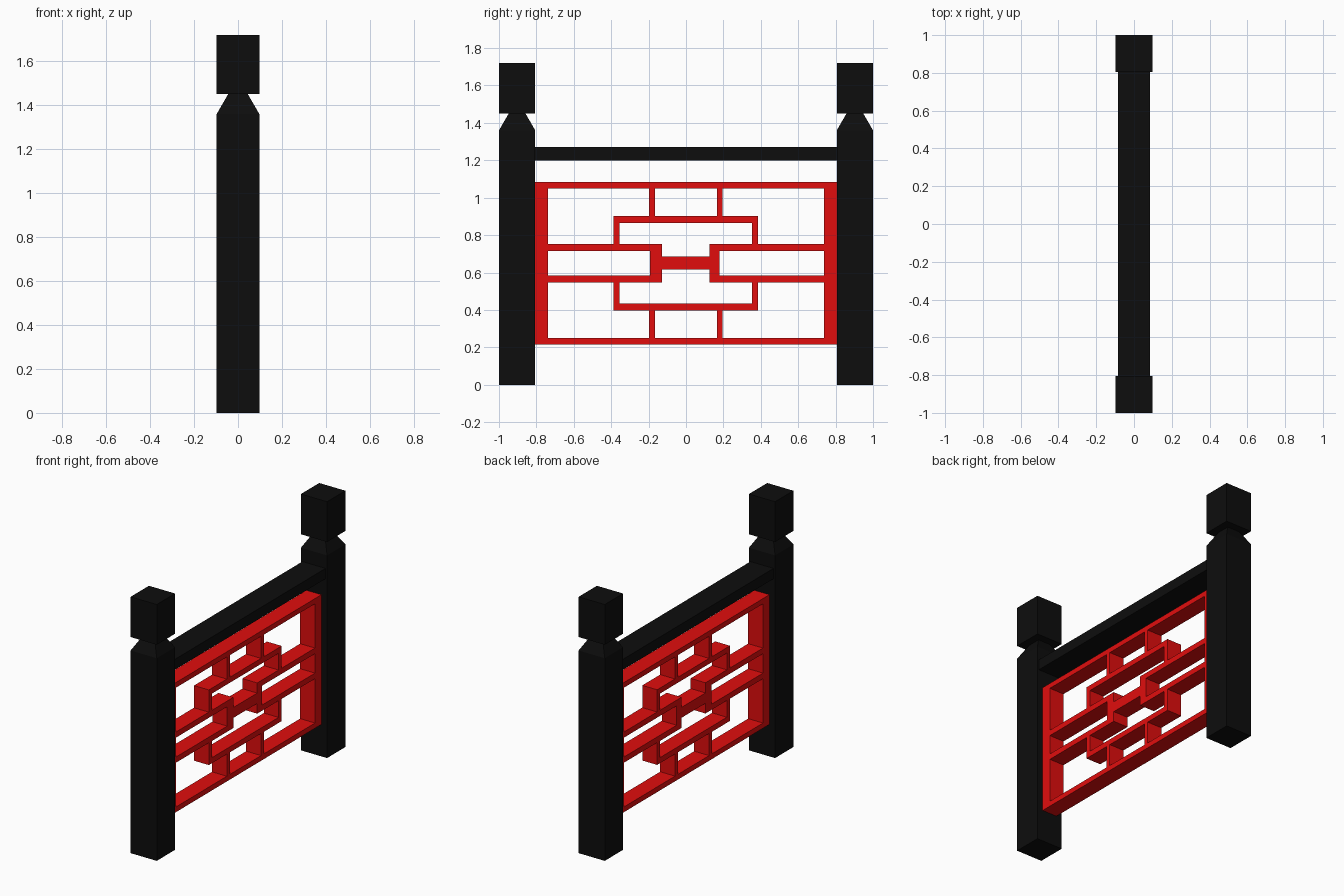
import bpy, bmesh

if "Cube" in bpy.data.objects:
    bpy.data.objects.remove(bpy.data.objects["Cube"])


def material(name, rgb):
    m = bpy.data.materials.new(name)
    m.diffuse_color = (*rgb, 1)
    m.use_nodes = True
    m.node_tree.nodes["Principled BSDF"].inputs["Base Color"].default_value = m.diffuse_color
    return m


BLACK = material("black_paint", (0.004, 0.004, 0.004))
RED = material("red_paint", (0.75, 0.004, 0.004))


def finish(name, bm, mat):
    bmesh.ops.recalc_face_normals(bm, faces=bm.faces)
    me = bpy.data.meshes.new(name)
    bm.to_mesh(me)
    bm.free()
    me.materials.append(mat)
    ob = bpy.data.objects.new(name, me)
    bpy.context.collection.objects.link(ob)
    return ob


def bar(name, y0, y1, z0, z1, half_depth=0.055, mat=RED):
    bm = bmesh.new()
    bmesh.ops.create_cube(bm, size=1)
    for v in bm.verts:
        v.co = (v.co.x * 2 * half_depth,
                y1 if v.co.y > 0 else y0,
                z1 if v.co.z > 0 else z0)
    return finish(name, bm, mat)


def square_post(name, y, profile):
    # stack of square rings: (half width, height)
    bm = bmesh.new()
    rings = [[bm.verts.new((sx * r, y + sy * r, z))
              for sx, sy in ((-1, -1), (1, -1), (1, 1), (-1, 1))]
             for r, z in profile]
    for a, b in zip(rings, rings[1:]):
        for i in range(4):
            j = (i + 1) % 4
            bm.faces.new((a[i], a[j], b[j], b[i]))
    bm.faces.new(rings[0][::-1])
    bm.faces.new(rings[-1])
    return finish(name, bm, BLACK)


# Posts with tapered neck and block cap
W = 0.097
PROFILE = [(W, 0), (W, 1.36), (0.045, 1.45), (W, 1.45), (W, 1.72)]
END = 1 - 2 * W
for side, s in (("front", -1), ("back", 1)):
    square_post(side + "_post", s * (1 - W), PROFILE)

# Handrail
bar("handrail", -END, END, 1.2, 1.27, 0.086, BLACK)

# Panel frame sides and the boxes reaching in from them
IN = 0.738
MID = 0.65
boxes = {"front": (-END, -IN, -0.193, -0.128), "back": (IN, END, 0.125, 0.178)}
for side, (f0, f1, b0, b1) in boxes.items():
    bar(side + "_frame_stile", f0, f1, 0.215, 1.085)
    bar(side + "_box_end", b0, b1, 0.585, 0.715)
    y0, y1 = (f1, b1) if side == "front" else (b0, f0)
    bar(side + "_box_upper", y0, y1, 0.715, 0.753)
    bar(side + "_box_lower", y0, y1, 0.547, 0.585)

# Upper and lower halves of the lattice, mirrored about the panel middle
for half, s in (("upper", 1), ("lower", -1)):
    def hbar(name, y0, y1, a, b):
        z0, z1 = sorted((MID + s * a, MID + s * b))
        bar(half + "_" + name, y0, y1, z0, z1)
    hbar("frame_rail", -IN, IN, 0.4, 0.435)
    hbar("bracket_bar", -0.388, 0.385, 0.215, 0.252)
    hbar("bracket_leg_front", -0.388, -0.355, 0.103, 0.215)
    hbar("bracket_leg_back", 0.352, 0.385, 0.103, 0.215)
    hbar("strut_front", -0.197, -0.166, 0.252, 0.4)
    hbar("strut_back", 0.166, 0.195, 0.252, 0.4)

# Centre link
bar("centre_link", -0.128, 0.125, 0.615, 0.685)
